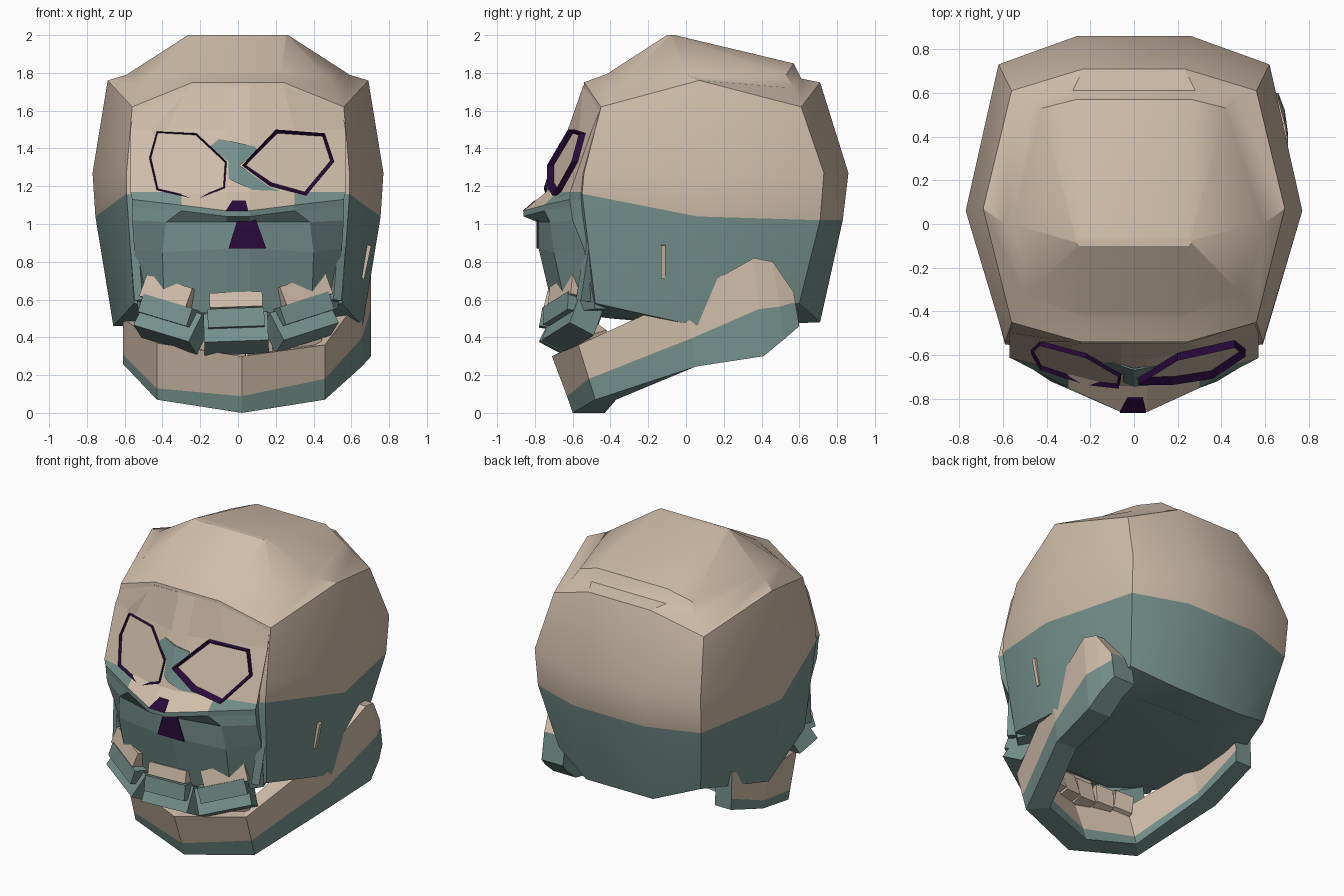
import bpy, bmesh, math
from mathutils import Vector, Matrix

if "Cube" in bpy.data.objects:
    bpy.data.objects.remove(bpy.data.objects["Cube"])


def material(name, rgb):
    m = bpy.data.materials.new(name)
    m.diffuse_color = (*rgb, 1)
    m.use_nodes = True
    m.node_tree.nodes["Principled BSDF"].inputs["Base Color"].default_value = m.diffuse_color
    return m


BONE = material("bone beige", (0.64, 0.515, 0.405))
TEAL = material("grey teal", (0.18, 0.285, 0.265))
DARK = material("dark purple", (0.023, 0.003, 0.045))
MATS = [BONE, TEAL, DARK]


def finish(bm, name, smooth=False):
    bmesh.ops.recalc_face_normals(bm, faces=bm.faces)
    me = bpy.data.meshes.new(name)
    bm.to_mesh(me)
    bm.free()
    for m in MATS:
        me.materials.append(m)
    ob = bpy.data.objects.new(name, me)
    bpy.context.collection.objects.link(ob)
    if smooth:
        bpy.ops.object.select_all(action='DESELECT')
        ob.select_set(True)
        bpy.context.view_layer.objects.active = ob
        bpy.ops.object.shade_smooth_by_angle(angle=math.radians(32))
    return ob


def loft(name, rings, rule, smooth=False):
    """Skin closed rings; rule(centre, side index) gives the material."""
    bm = bmesh.new()
    rows = [[bm.verts.new(p) for p in r] for r in rings]
    n = len(rows[0])
    for a, b in zip(rows, rows[1:]):
        for j in range(n):
            k = (j + 1) % n
            f = bm.faces.new((a[j], a[k], b[k], b[j]))
            f.material_index = rule(f.calc_center_median(), j)
    for r in (rows[0], rows[-1]):
        f = bm.faces.new(r)
        f.material_index = rule(f.calc_center_median(), -1)
    return finish(bm, name, smooth)


def mirror_ring(half):
    return list(half) + [(-x, y, z) for x, y, z in reversed(half)]


# cranium: rings from base to crown, each half listed front to back
cranium = [
    [(.20, -.40, .50), (.38, -.32, .50), (.46, .06, .46), (.38, .42, .50), (.20, .48, .47)],
    [(.25, -.55, .52), (.55, -.48, .58), (.66, .06, .46), (.53, .60, .58), (.25, .71, .48)],
    [(.25, -.60, 1.12), (.59, -.55, 1.16), (.755, .06, 1.04), (.61, .71, 1.02), (.26, .83, 1.02)],
    [(.25, -.58, 1.27), (.59, -.54, 1.27), (.77, .06, 1.27), (.62, .73, 1.27), (.26, .86, 1.27)],
    [(.24, -.54, 1.75), (.56, -.45, 1.62), (.69, .07, 1.76), (.56, .61, 1.62), (.23, .71, 1.75)],
    [(.23, -.43, 1.79), (.50, -.33, 1.74), (.59, .00, 1.79), (.46, .57, 1.72), (.28, .61, 1.77)],
    [(.23, -.41, 1.80), (.48, -.31, 1.77), (.56, .00, 1.81), (.42, .53, 1.79), (.26, .57, 1.85)],
    [(.25, -.10, 2.0), (.26, -.09, 2.0), (.265, -.08, 2.0), (.26, -.07, 2.0), (.25, -.06, 2.0)],
]
loft("cranium", [mirror_ring(h) for h in cranium],
     lambda c, j: 1 if c.z < 1.06 else 0, smooth=True)


# face mask: forehead, brow, cheek ridge and muzzle
def face_y(x, z):
    return -0.64 - (1.5 - z) * 0.35 + 0.25 * abs(x)


def eye_row(z):
    return [(x, face_y(x, z), z) for x in (.06, .3, .57)]


mask = [
    [(.06, -.70, .53), (.39, -.63, .53), (.53, -.48, .55)],
    [(.06, -.78, .87), (.40, -.70, .85), (.55, -.54, .87)],
    [(.06, -.785, 1.01), (.38, -.72, 1.01), (.56, -.60, 1.02)],
    [(.06, -.86, 1.04), (.30, -.75, 1.07), (.56, -.61, 1.09)],
    [(.06, -.86, 1.07), (.30, -.75, 1.10), (.56, -.615, 1.13)],
    eye_row(1.17),
    eye_row(1.5),
    [(.06, -.545, 1.73), (.24, -.545, 1.73), (.55, -.452, 1.61)],
]
loft("face_mask", [mirror_ring(h + [(.42, -.2, h[2][2])]) for h in mask],
     lambda c, j: 0 if c.z > 1.17 or (c.z > 1.09 and abs(c.x) < .25) else 1)


def plate(name, pts, depth, mat, y_at, thick=.008, rim=0):
    """Thin plate facing the front; a rim insets a bone-coloured centre."""
    bm = bmesh.new()
    back = [bm.verts.new((x, y_at(x, z) + thick, z)) for x, z in pts]
    front = [bm.verts.new((x, y_at(x, z) - depth, z)) for x, z in pts]
    n = len(pts)
    for i in range(n):
        k = (i + 1) % n
        bm.faces.new((back[i], back[k], front[k], front[i]))
    bm.faces.new(back)
    face = bm.faces.new(front)
    for f in bm.faces:
        f.material_index = mat
    if rim:
        bm.normal_update()
        bmesh.ops.inset_region(bm, faces=[face], thickness=rim)
        face.material_index = 0
        for v in face.verts:
            v.co.y += depth - .004
    return finish(bm, name)


# eye sockets: dark rims around bone centres
plate("right_eye", [(.02, 1.31), (.20, 1.50), (.46, 1.48), (.51, 1.33), (.36, 1.15), (.17, 1.20)],
      .035, 2, face_y, rim=.022)
plate("left_eye", [(-.47, 1.35), (-.43, 1.49), (-.22, 1.48), (-.06, 1.33), (-.07, 1.19),
                   (-.22, 1.13), (-.43, 1.18)], .022, 2, face_y, rim=.01)

# teal patch between the eyes, in two halves folded along the middle
plate("brow_patch_right", [(0, 1.43), (.09, 1.41), (.10, 1.39), (.01, 1.31), (.16, 1.20),
                           (.22, 1.175), (.08, 1.18), (0, 1.215)], .004, 1, face_y, .004)
plate("brow_patch_left", [(0, 1.43), (-.10, 1.45), (-.15, 1.41), (-.05, 1.33), (-.05, 1.24),
                          (0, 1.215)], .004, 1, face_y, .004)

# nose openings
plate("nose_top", [(-.065, 1.07), (-.03, 1.125), (.04, 1.125), (.055, 1.07)], .004, 2,
      lambda x, z: -.745 - (1.17 - z) * 1.15, .004)
plate("nose_opening", [(0, 1.035), (.09, 1.035), (.15, .87), (-.05, .87)], .004, 2,
      lambda x, z: -.787, .005)


# jaw: sections run from the right hinge round the chin to the left hinge
def jaw_section(x, yt, zt, yb, zb, dx, dy, split):
    top, bot = Vector((x, yt, zt)), Vector((x, yb, zb))
    mid, inn = bot.lerp(top, split), Vector((dx, dy, 0))
    return [top, mid, bot, bot + inn, mid + inn, top + inn]


jaw = [
    (.66, .57, .64, .60, .46, -.16, 0, .7),
    (.69, .46, .80, .52, .39, -.16, 0, .42),
    (.705, .36, .82, .41, .30, -.17, 0, .48),
    (.655, .00, .62, .05, .245, -.15, 0, .4),
    (.46, -.57, .36, -.48, .07, -.10, .11, .38),
    (.02, -.71, .30, -.60, .01, 0, .17, .27),
    (-.43, -.57, .37, -.48, .07, .10, .11, .2),
    (-.61, -.02, .50, .05, .26, .13, 0, .2),
    (-.61, .38, .63, .39, .38, .12, 0, .3),
]
jaw_ob = loft("jaw", [jaw_section(*s) for s in jaw],
              lambda c, j: 0 if j in (0, 4, 5) else 1)
low = min(v.co.z for v in jaw_ob.data.vertices)
for v in jaw_ob.data.vertices:
    if v.co.z < low + .001:
        v.co.z = 0


def block(name, loc, size, rot, mat):
    bm = bmesh.new()
    r = Matrix.Rotation(math.radians(rot[2]), 4, 'Z') @ \
        Matrix.Rotation(math.radians(rot[1]), 4, 'Y') @ Matrix.Rotation(math.radians(rot[0]), 4, 'X')
    bmesh.ops.create_cube(bm, size=1, matrix=Matrix.Translation(loc) @ r @ Matrix.Diagonal((*size, 1)))
    for f in bm.faces:
        f.material_index = mat
    finish(bm, name)


# upper teeth: bone root with two stacked teal blocks
for side, x, y, z, roll, yaw in (("left", -.35, -.61, .50, 15, -27), ("middle", -.01, -.68, .46, -2, 0),
                                 ("right", .33, -.61, .51, -16, 27)):
    top = .08 if side == "middle" else .12
    block(side + "_tooth_root", (x, y + .02, z + .12), (.28, .17, top), (-14, roll, yaw), 0)
    block(side + "_tooth_upper", (x, y, z + .03), (.30, .18, .10), (-10, roll, yaw), 1)
    block(side + "_tooth_lower", (x, y + .01, z - .04), (.34, .15, .17), (-28, roll, yaw), 1)

# lower teeth in the jaw
for i, x in enumerate((-.30, -.16, -.02, .12, .24, .36)):
    block(f"lower_tooth_{i + 1}", (x, -.53 + abs(x) * .15, .37), (.12, .10, .15), (15, x * 40, x * 60), 0)

# cheekbone struts beside the muzzle
for s in (-1, 1):
    block("cheek_strut", (s * .52, -.50, .80), (.05, .09, .42), (-5, s * 8, s * 30), 1)

# small bone splinter on the right temple
block("temple_splinter", (.672, -.12, .80), (.03, .025, .18), (0, 12, 0), 0)
